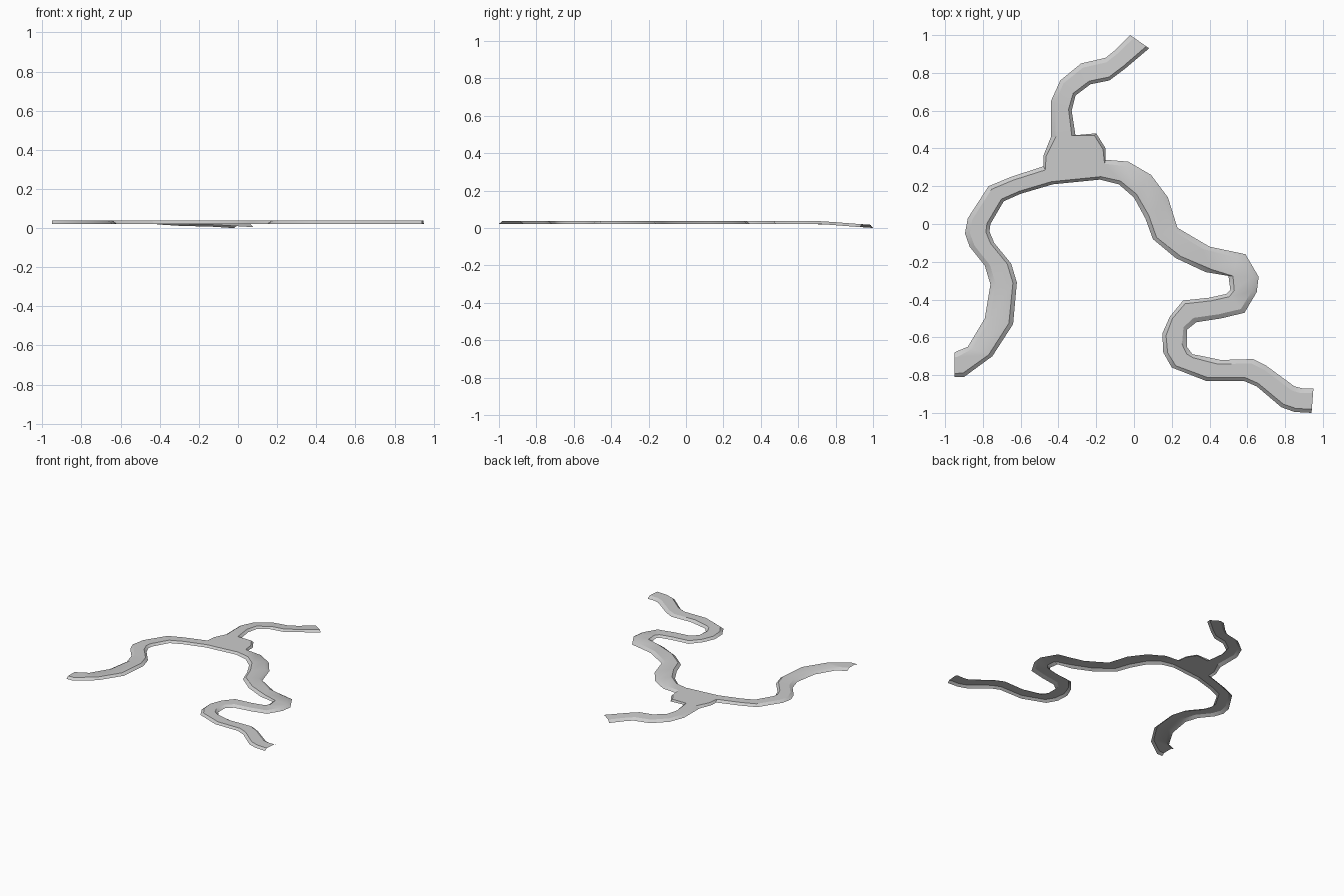
import bpy, bmesh, math
from mathutils import Vector

if "Cube" in bpy.data.objects:
    bpy.data.objects.remove(bpy.data.objects["Cube"])

BASE, HEIGHT, INSET = 0.022, 0.016, 0.15


def drop(y):
    # the north end of the ribbon runs gently downhill
    return 0.022 * min(1, max(0, (y - 0.70) / 0.29))


def foot(p):
    return Vector((p[0], p[1], BASE - drop(p[1])))


def section(left, right):
    # foot, top, top, foot across the ribbon; the right bank is steeper
    a, b = foot(left), foot(right)
    up = Vector((0, 0, HEIGHT))
    return [a, a.lerp(b, INSET + 0.05) + up, a.lerp(b, 1 - INSET) + up, b]


def finish(name, bm):
    bmesh.ops.remove_doubles(bm, verts=bm.verts, dist=1e-5)
    bm.normal_update()
    for f in bm.faces:
        if f.normal.z < 0:
            f.normal_flip()
    mesh = bpy.data.meshes.new(name)
    bm.to_mesh(mesh)
    bm.free()
    ob = bpy.data.objects.new(name, mesh)
    bpy.context.collection.objects.link(ob)
    bpy.ops.object.select_all(action='DESELECT')
    ob.select_set(True)
    bpy.context.view_layer.objects.active = ob
    bpy.ops.object.shade_smooth_by_angle(angle=math.radians(30))


def ribbon(name, banks):
    # sweep the raised profile between pairs of left and right bank points
    bm = bmesh.new()
    rows = [[bm.verts.new(v) for v in section(b[:2], b[2:])] for b in banks]
    for r, s in zip(rows, rows[1:]):
        for i in range(3):
            bm.faces.new((r[i], r[i + 1], s[i + 1], s[i]))
    finish(name, bm)


# each row: left bank x, y, right bank x, y
west = [(-.95, -.68, -.95, -.81), (-.94, -.675, -.90, -.81),
        (-.88, -.65, -.75, -.70), (-.79, -.50, -.64, -.53),
        (-.76, -.32, -.62, -.31), (-.79, -.22, -.65, -.21),
        (-.87, -.12, -.74, -.10), (-.895, -.05, -.765, -.04),
        (-.88, .03, -.76, .0), (-.77, .20, -.69, .12),
        (-.65, .25, -.60, .16), (-.48, .305, -.43, .21)]
east = [(-.15, .34, -.18, .235), (-.03, .33, -.08, .21),
        (.09, .26, .0, .14), (.18, .14, .06, .03),
        (.23, -.02, .10, -.08), (.40, -.12, .22, -.18),
        (.59, -.16, .38, -.255), (.66, -.28, .50, -.275),
        (.65, -.36, .51, -.35), (.585, -.47, .49, -.37),
        (.46, -.50, .40, -.39), (.33, -.52, .26, -.405),
        (.28, -.56, .19, -.49), (.28, -.65, .15, -.58),
        (.31, -.69, .155, -.68), (.34, -.695, .20, -.76),
        (.46, -.72, .38, -.83), (.63, -.715, .58, -.83),
        (.70, -.75, .65, -.86), (.85, -.86, .78, -.97),
        (.89, -.87, .85, -.995), (.95, -.87, .94, -1.0)]
north = [(-.44, .46, -.31, .47), (-.44, .65, -.33, .60),
         (-.39, .76, -.31, .68), (-.28, .85, -.23, .74),
         (-.15, .88, -.13, .76), (-.10, .92, -.05, .82),
         (-.02, 1.0, .08, .93)]
ribbon("west_ribbon", west)
ribbon("east_ribbon", east)
ribbon("north_ribbon", north)

# junction: foot and top loops, left open where the ribbons meet
ws, es, ns = (section(b[:2], b[2:]) for b in (west[-1], east[0], north[0]))
centre = Vector((-.31, .34, BASE))


def corner(x, y):
    p = foot((x, y))
    return p, p + (centre - p).normalized() * 0.015 + Vector((0, 0, HEIGHT))


loop = [(ws[3], ws[2]), corner(-.30, .223), (es[3], es[2]), (es[0], es[1]),
        corner(-.15, .40), corner(-.20, .48), (ns[3], ns[2]), (ns[0], ns[1]),
        corner(-.48, .36), (ws[0], ws[1])]
bm = bmesh.new()
pairs = [(bm.verts.new(a), bm.verts.new(b)) for a, b in loop]
bm.faces.new([b for a, b in pairs])
for i, (a, b) in enumerate(pairs):
    if i not in (2, 6, 9):
        c, d = pairs[(i + 1) % len(pairs)]
        bm.faces.new((a, c, d, b))
finish("junction", bm)
